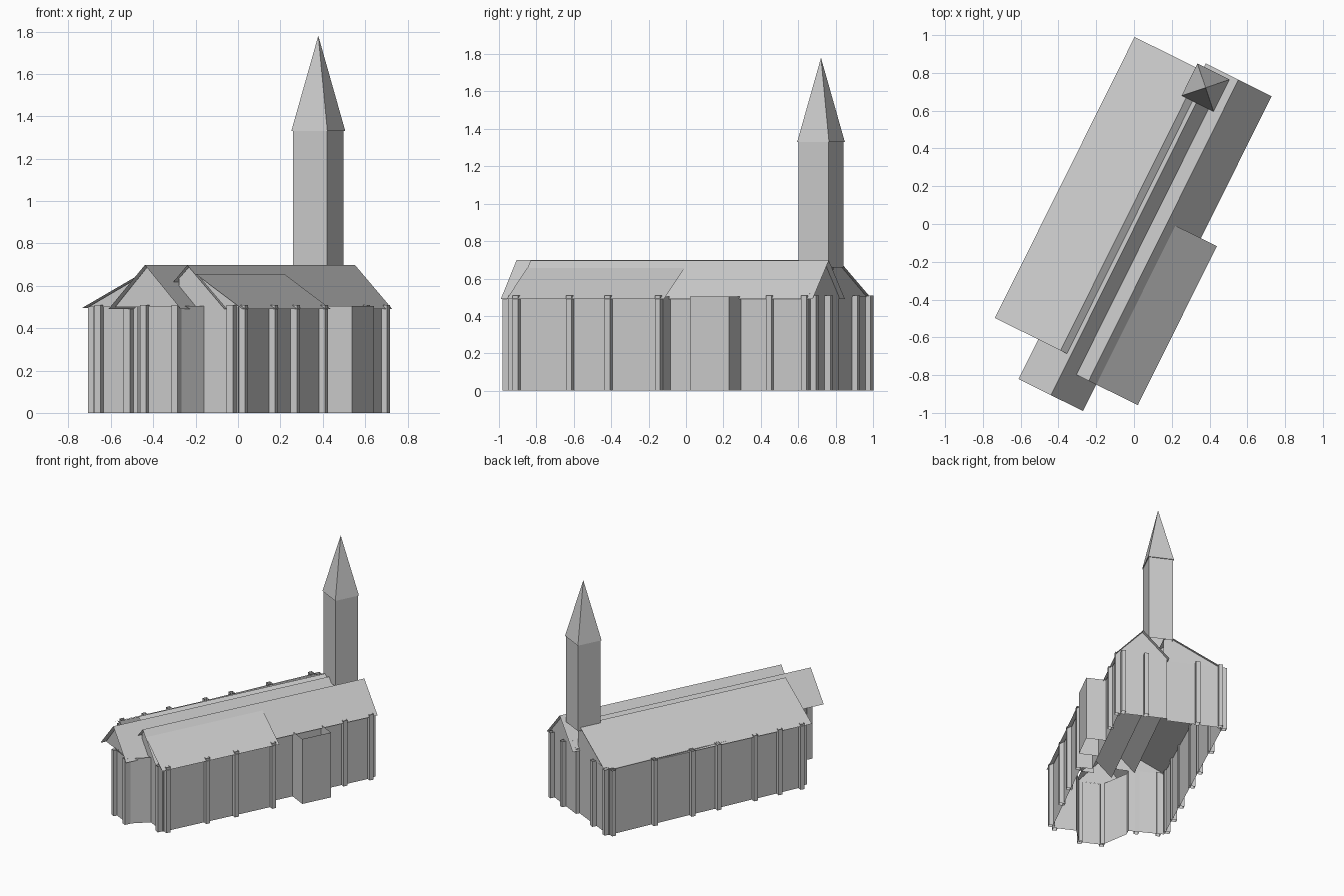
import bpy, math
from mathutils import Vector

if "Cube" in bpy.data.objects:
    bpy.data.objects.remove(bpy.data.objects["Cube"])

# Plan axes: v runs across the church, u along it (rotated in the world)
ang = math.atan2(0.895, 0.445)
U = Vector((math.cos(ang), math.sin(ang), 0))
V = Vector((math.sin(ang), -math.cos(ang), 0))
WALL = 0.505


def P(v, u, z):
    return V * v + U * u + Vector((0, 0, z))


def mesh(name, pts, faces):
    me = bpy.data.meshes.new(name)
    me.from_pydata([P(*p) for p in pts], [], faces)
    ob = bpy.data.objects.new(name, me)
    bpy.context.collection.objects.link(ob)
    return ob


def roof(name, profile, u0, u1):
    """Sheet roof: cross-section of (v, z) points swept along u."""
    n = len(profile)
    pts = [(v, u, z) for u in (u0, u1) for v, z in profile]
    mesh(name, pts, [(i, i + 1, n + i + 1, n + i) for i in range(n - 1)])


def wall(name, path, z=WALL):
    """Open sheet wall along a plan path of (v, u) points."""
    n = len(path)
    pts = [(v, u, h) for h in (0, z) for v, u in path]
    mesh(name, pts, [(i, i + 1, n + i + 1, n + i) for i in range(n - 1)])


def gable(name, profile, u):
    mesh(name, [(v, u, z) for v, z in profile], [tuple(range(len(profile)))])


def shaft(name, v, u, hv, hu, z0, z1):
    """Four-sided upright shaft, open at both ends."""
    pts = [(v + a * hv, u + b * hu, z) for z in (z0, z1)
           for a, b in ((-1, -1), (1, -1), (1, 1), (-1, 1))]
    mesh(name, pts, [(i, (i + 1) % 4, 4 + (i + 1) % 4, 4 + i) for i in range(4)])


# Roofs
roof("chancel_roof", [(-0.182, 0.49), (0.01, 0.698), (0.199, 0.49)], -1.007, 0.74)
roof("nave_roof", [(-0.038, 0.49), (0.155, 0.697), (0.351, 0.49)], -0.85, 0.93)
roof("right_aisle_roof", [(0.2, 0.655), (0.445, 0.49)], -0.85, 0.09)
roof("left_aisle_roof", [(-0.438, 0.495), (-0.05, 0.697), (-0.006, 0.67)], -0.773, 0.888)

# Walls
wall("chancel_wall", [(-0.137, -0.74), (-0.137, -0.79), (0.0, -0.98), (0.17, -0.98), (0.23, -0.825)])
wall("left_wall", [(-0.137, -0.74), (-0.4, -0.73), (-0.45, 0.865), (-0.03, 0.872)])
wall("right_wall", [(0.23, -0.825), (0.41, -0.825), (0.41, 0.07), (0.327, 0.07),
                    (0.327, 0.9), (-0.03, 0.9), (-0.03, 0.872)])
wall("side_porch", [(0.327, 0.26), (0.472, 0.26), (0.472, 0.49), (0.327, 0.49)])

# Gable ends
gable("chancel_gable", [(-0.165, 0.5), (0.01, 0.695), (0.185, 0.5)], -0.97)
gable("nave_gable", [(-0.03, 0.5), (0.155, 0.695), (0.342, 0.5)], 0.9)
gable("right_aisle_gable", [(0.1, 0.5), (0.1, 0.635), (0.155, 0.692), (0.2, 0.65), (0.425, 0.5)], -0.825)
gable("left_aisle_gable_front", [(-0.42, 0.5), (-0.05, 0.695), (-0.05, 0.5)], -0.74)
gable("left_aisle_gable_back", [(-0.42, 0.5), (-0.05, 0.695), (-0.01, 0.67), (-0.01, 0.5)], 0.872)

# Buttresses on the long sides
for u in (-0.80, -0.48, -0.25, 0.05):
    shaft("right_aisle_buttress", 0.42, u, 0.022, 0.016, 0, 0.51)
for u in (0.67, 0.88):
    shaft("nave_buttress", 0.335, u, 0.02, 0.016, 0, 0.51)
for u in (-0.70, -0.52, -0.32, -0.02, 0.19, 0.5, 0.84):
    shaft("left_aisle_buttress", -0.435 - 0.031 * u, u, 0.022, 0.016, 0, 0.51)
# Buttresses on the ends
for v, u in ((0.385, -0.84), (0.165, -0.985), (0.0, -0.985), (-0.2, -0.755), (-0.36, -0.745),
             (-0.43, 0.875), (-0.26, 0.88), (0.13, 0.912), (0.30, 0.912)):
    shaft("end_buttress", v, u, 0.016, 0.022, 0, 0.51)

# Tower and spire
TV, TU = 0.018, 0.815
shaft("tower", TV, TU, 0.089, 0.089, 0.66, 1.335)
s = 0.095
mesh("spire", [(TV - s, TU - s, 1.33), (TV + s, TU - s, 1.33), (TV + s, TU + s, 1.33),
               (TV - s, TU + s, 1.33), (TV, TU, 1.78)],
     [(0, 1, 2, 3)] + [(i, (i + 1) % 4, 4) for i in range(4)])
